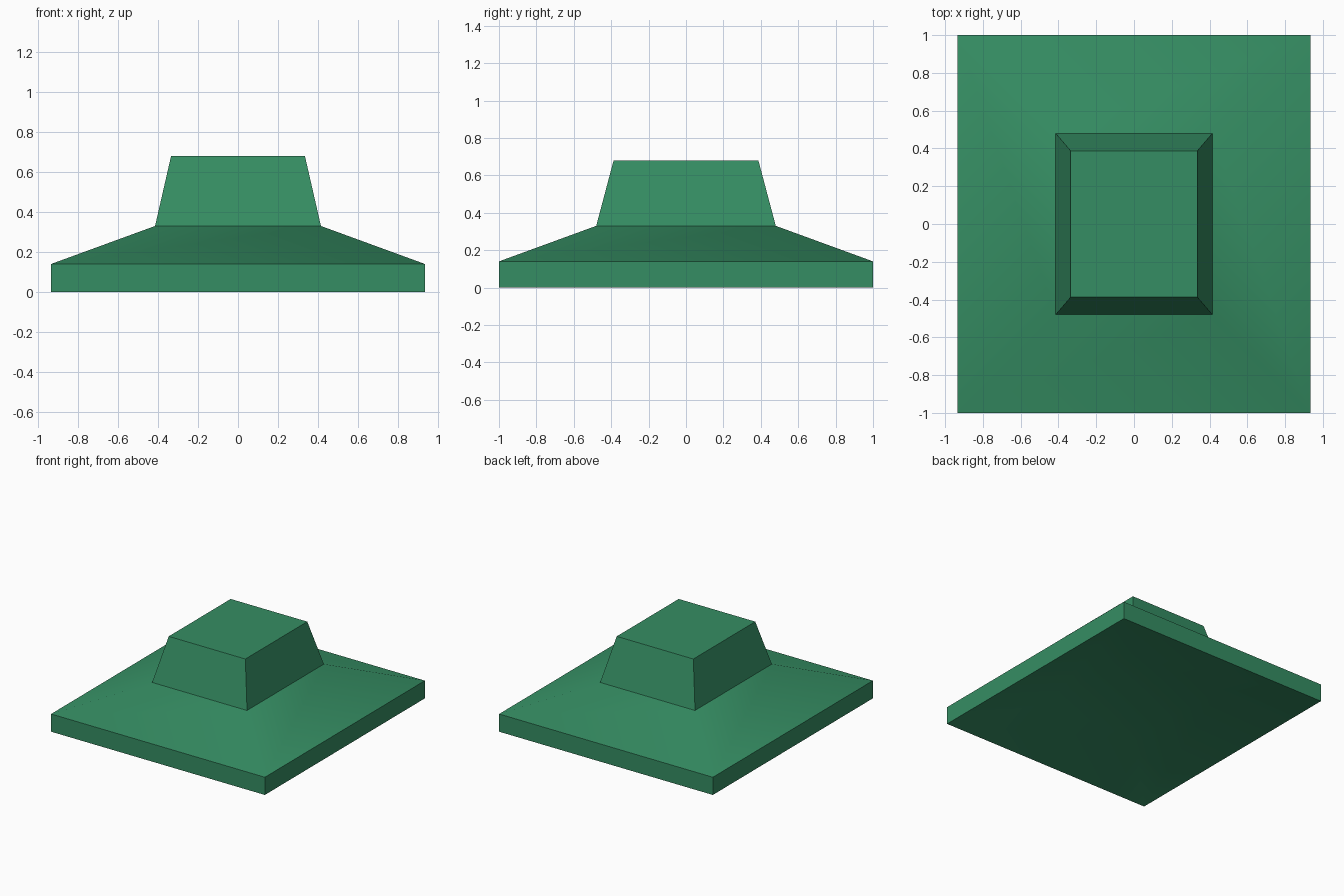
import bpy, bmesh, math

if "Cube" in bpy.data.objects:
    bpy.data.objects.remove(bpy.data.objects["Cube"])

green = bpy.data.materials.new("roof green")
green.diffuse_color = (0.036, 0.27, 0.125, 1)
green.use_nodes = True
green.node_tree.nodes["Principled BSDF"].inputs["Base Color"].default_value = green.diffuse_color


def stacked_frustum(name, sections):
    """Bridge rectangular (half_x, half_y, z) sections, capping both ends."""
    bm = bmesh.new()
    rings = [[bm.verts.new((sx * x, sy * y, z))
              for sx, sy in ((-1, -1), (1, -1), (1, 1), (-1, 1))]
             for x, y, z in sections]
    for a, b in zip(rings, rings[1:]):
        for i in range(4):
            j = (i + 1) % 4
            bm.faces.new((a[i], a[j], b[j], b[i]))
    bm.faces.new(rings[0][::-1])
    bm.faces.new(rings[-1])
    bmesh.ops.recalc_face_normals(bm, faces=bm.faces)
    mesh = bpy.data.meshes.new(name)
    bm.to_mesh(mesh)
    bm.free()
    mesh.materials.append(green)
    obj = bpy.data.objects.new(name, mesh)
    bpy.context.collection.objects.link(obj)
    bpy.ops.object.select_all(action='DESELECT')
    obj.select_set(True)
    bpy.context.view_layer.objects.active = obj
    bpy.ops.object.shade_smooth_by_angle(angle=math.radians(30))
    # Crisp border around the flat underside panel
    sharp = mesh.attributes.get("sharp_edge") or mesh.attributes.new("sharp_edge", 'BOOLEAN', 'EDGE')
    for e in mesh.edges:
        if all(v < 4 for v in e.vertices):
            sharp.data[e.index].value = True
    return obj


# Roof: raised underside, upright fascia, shallow slope, steep cap
stacked_frustum("hipped_roof", [
    (0.415, 0.48, 0.14),
    (0.935, 1.00, 0.00),
    (0.935, 1.00, 0.14),
    (0.415, 0.48, 0.33),
    (0.335, 0.387, 0.68),
])
